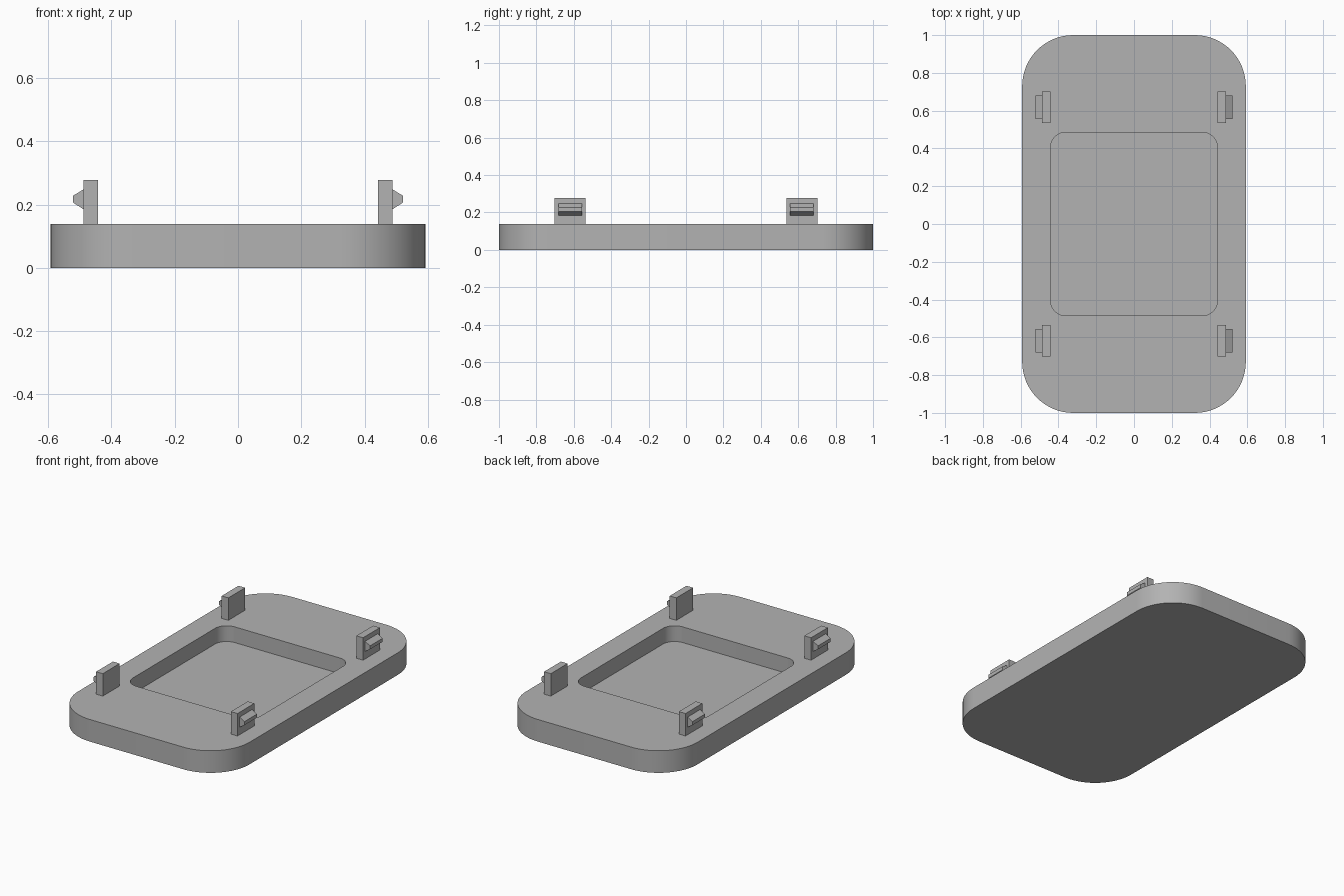
import bpy, bmesh
from math import sin, cos, pi, radians

cube = bpy.data.objects.get("Cube")
if cube:
    bpy.data.objects.remove(cube, do_unlink=True)

# One plain grey for every part
grey = bpy.data.materials.new("plain grey")
grey.use_nodes = True
COLOUR = (0.45, 0.45, 0.45, 1)
grey.diffuse_color = COLOUR
grey.node_tree.nodes["Principled BSDF"].inputs["Base Color"].default_value = COLOUR

TOP, FLOOR, STEPS = 0.138, 0.04, 16


def finish(bm, name):
    bmesh.ops.recalc_face_normals(bm, faces=bm.faces)
    mesh = bpy.data.meshes.new(name)
    bm.to_mesh(mesh)
    bm.free()
    mesh.materials.append(grey)
    obj = bpy.data.objects.new(name, mesh)
    bpy.context.collection.objects.link(obj)
    return obj


def rounded_ring(bm, half_x, half_y, radius, z):
    """Vertices of a rounded rectangle, counter-clockwise."""
    ring = []
    for corner, (sx, sy) in enumerate([(1, 1), (-1, 1), (-1, -1), (1, -1)]):
        for i in range(STEPS + 1):
            a = (corner + i / STEPS) * pi / 2
            ring.append(bm.verts.new((sx * (half_x - radius) + radius * cos(a),
                                      sy * (half_y - radius) + radius * sin(a), z)))
    return ring


def bridge(bm, a, b):
    for i in range(len(a)):
        j = (i + 1) % len(a)
        bm.faces.new((a[i], a[j], b[j], b[i]))


def prism(name, profile, y0, y1):
    """Extrude an x-z profile along y."""
    bm = bmesh.new()
    ends = [[bm.verts.new((x, y, z)) for x, z in profile] for y in (y0, y1)]
    bridge(bm, *ends)
    for end in ends:
        bm.faces.new(end)
    return finish(bm, name)


# Base plate with a rounded rectangular pocket in its top
bm = bmesh.new()
rings = [rounded_ring(bm, 0.592, 1.0, 0.27, 0),
         rounded_ring(bm, 0.592, 1.0, 0.27, TOP),
         rounded_ring(bm, 0.442, 0.485, 0.08, TOP),
         rounded_ring(bm, 0.442, 0.485, 0.08, FLOOR)]
for lower, upper in zip(rings, rings[1:]):
    bridge(bm, lower, upper)
bm.faces.new(rings[0])
bm.faces.new(rings[-1])
plate = finish(bm, "base_plate")
bpy.context.view_layer.objects.active = plate
plate.select_set(True)
bpy.ops.object.shade_smooth_by_angle(angle=radians(30))
plate.select_set(False)

# Four upright clips, each with an outward barb
TAB = [(0.442, TOP), (0.488, TOP), (0.488, 0.278), (0.442, 0.278)]
BARB = [(0.488, 0.185), (0.521, 0.206), (0.521, 0.228), (0.488, 0.248)]
for sx, side in ((1, "left"), (-1, "right")):
    for sy, end in ((-1, "front"), (1, "back")):
        for part, profile, half in (("clip_tab", TAB, 0.083), ("clip_barb", BARB, 0.062)):
            points = [(sx * x, z) for x, z in profile]
            prism(f"{end}_{side}_{part}", points, sy * 0.619 - half, sy * 0.619 + half)
